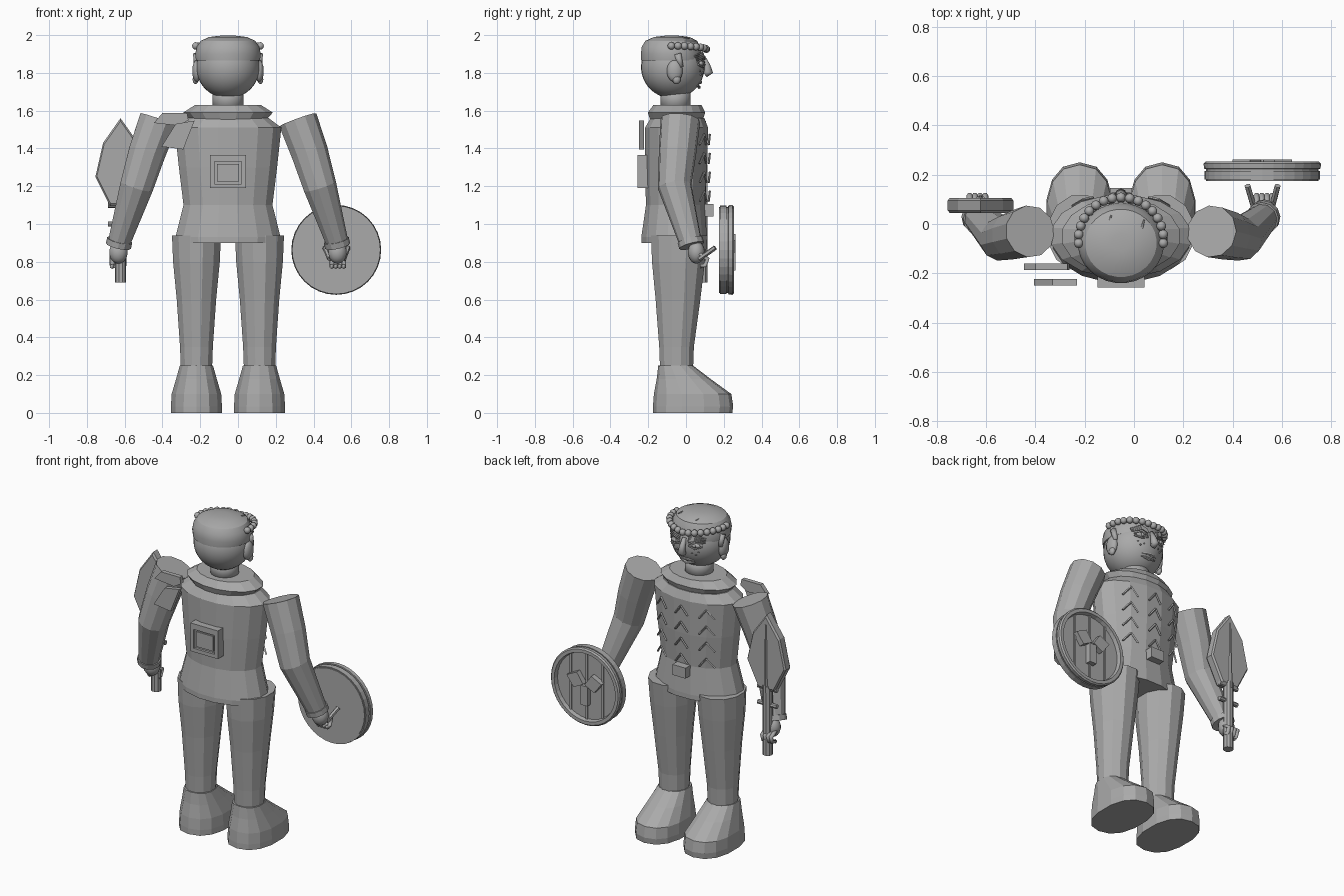
import bpy, bmesh, math, random
from math import sin, cos, pi
from mathutils import Vector, Matrix

CX, CY = -0.053, -0.055        # body centre line
random.seed(4)
grey = bpy.data.materials.new("plain grey")
grey.diffuse_color = (0.4, 0.4, 0.4, 1)


def finish(name, bm, smooth=False):
    bmesh.ops.recalc_face_normals(bm, faces=bm.faces[:])
    me = bpy.data.meshes.new(name)
    bm.to_mesh(me)
    bm.free()
    me.materials.append(grey)
    for p in me.polygons:
        p.use_smooth = smooth
    ob = bpy.data.objects.new(name, me)
    bpy.context.collection.objects.link(ob)
    return ob


def skin(name, rings, smooth=False):
    """Join rings of points into a capped shell."""
    bm = bmesh.new()
    vs = [[bm.verts.new(p) for p in r] for r in rings]
    n = len(vs[0])
    for a, b in zip(vs, vs[1:]):
        for i in range(n):
            j = (i + 1) % n
            bm.faces.new((a[i], a[j], b[j], b[i]))
    bm.faces.new(vs[0])
    bm.faces.new(vs[-1])
    return finish(name, bm, smooth)


def loft(name, x, levels, n, k=1.0, smooth=False):
    """Stack of ovals; each level is z, half width, back y, front y."""
    rings = []
    for z, w, y0, y1 in levels:
        ring = []
        for i in range(n):
            a = 2 * pi * (i + 0.5) / n
            c, s = cos(a), sin(a)
            ring.append((x + w * math.copysign(abs(c) ** k, c),
                         (y0 + y1) / 2 + (y1 - y0) / 2 * math.copysign(abs(s) ** k, s), z))
        rings.append(ring)
    return skin(name, rings, smooth)


def tube(name, pts, radii, n=10, smooth=False):
    pts = [Vector(p) for p in pts]
    rings = []
    for i, p in enumerate(pts):
        t = (pts[min(i + 1, len(pts) - 1)] - pts[max(i - 1, 0)]).normalized()
        u = t.cross(Vector((0, 1, 0)) if abs(t.y) < 0.9 else Vector((1, 0, 0))).normalized()
        v = t.cross(u)
        rings.append([p + radii[i] * (u * cos(2 * pi * j / n) + v * sin(2 * pi * j / n)) for j in range(n)])
    return skin(name, rings, smooth)


def ball(name, c, r, seg=14):
    bm = bmesh.new()
    bmesh.ops.create_uvsphere(bm, u_segments=seg, v_segments=max(6, seg * 2 // 3), radius=1)
    bmesh.ops.transform(bm, matrix=Matrix.Translation(c) @ Matrix.Diagonal((*r, 1)), verts=bm.verts)
    return finish(name, bm, True)


def slab(name, outline, y0, y1):
    """Upright plate with the given x,z outline."""
    return skin(name, [[(x, y, z) for x, z in outline] for y in (y0, y1)])


def box(name, x0, x1, y0, y1, z0, z1):
    return slab(name, [(x0, z0), (x1, z0), (x1, z1), (x0, z1)], y0, y1)


def disc(x, z, r, n=32):
    return [(x + r * cos(2 * pi * i / n), z + r * sin(2 * pi * i / n)) for i in range(n)]


def head_y(x, z, gap=0.0):
    """Front surface of the head."""
    q = 1 - ((x - CX) / 0.168) ** 2 - ((z - 1.83) / 0.165) ** 2
    return -0.07 + 0.168 * math.sqrt(max(q, 0)) + gap


# Torso, collar and neck
loft("torso", CX, [(0.9, 0.282, -0.24, 0.115), (0.93, 0.284, -0.24, 0.115), (1.1, 0.24, -0.215, 0.10),
                   (1.3, 0.265, -0.22, 0.115), (1.51, 0.288, -0.22, 0.12), (1.56, 0.22, -0.19, 0.10)], 16)
loft("collar", CX, [(1.545, 0.2, -0.19, 0.09), (1.59, 0.242, -0.205, 0.105), (1.63, 0.178, -0.175, 0.085)], 16)
loft("neck", CX, [(1.6, 0.082, -0.135, 0.025), (1.72, 0.082, -0.135, 0.025)], 20, smooth=True)

for s, side in ((-1, "left"), (1, "right")):
    def X(d):
        return CX + s * d
    lx = X(0.167)
    # Legs and shoes
    loft(side + "_leg", lx, [(0.22, 0.085, -0.14, 0.04), (0.35, 0.09, -0.145, 0.045), (0.6, 0.108, -0.165, 0.08),
                             (0.8, 0.128, -0.185, 0.105), (0.94, 0.134, -0.19, 0.12)], 12)
    loft(side + "_shoe", lx, [(0, 0.138, -0.175, 0.245), (0.035, 0.138, -0.175, 0.25), (0.1, 0.134, -0.17, 0.24),
                              (0.18, 0.11, -0.155, 0.13), (0.25, 0.09, -0.147, 0.038)], 14, 0.85)
    # Sleeve, cuff and hand
    tube(side + "_arm", [(X(0.368), -0.03, 1.55), (X(0.43), -0.045, 1.38), (X(0.485), -0.06, 1.2),
                         (X(0.578), 0.025, 0.9)], [0.106, 0.1, 0.09, 0.06], 11)
    tube(side + "_cuff", [(X(0.573), 0.022, 0.915), (X(0.58), 0.03, 0.885)], [0.068, 0.068], 12)
    ball(side + "_hand", (X(0.58), 0.055, 0.85), (0.05, 0.045, 0.06))
    for i in range(4):
        fx = X(0.55 + i * 0.021)
        tube(side + "_finger", [(fx, 0.07, 0.84), (fx, 0.115, 0.815), (fx, 0.10, 0.78), (fx, 0.075, 0.775)],
             [0.013] * 4, 6, True)
    # Ears
    ball(side + "_ear", (X(0.165), -0.06, 1.81), (0.025, 0.042, 0.058))
    ball(side + "_ear_lobe", (X(0.172), -0.05, 1.765), (0.016, 0.022, 0.025), 10)
    tube(side + "_sideburn", [(X(0.165), -0.045, 1.9), (X(0.168), -0.025, 1.83)], [0.02, 0.012], 8, True)
    # Eyes, brows, lashes and freckles
    ex = X(0.066)
    ball(side + "_eye", (ex, head_y(ex, 1.85, -0.004), 1.85), (0.034, 0.014, 0.015))
    ball(side + "_pupil", (ex, head_y(ex, 1.85, 0.008), 1.85), (0.011, 0.007, 0.011), 8)
    for dz in (0.02, -0.02):
        tube(side + "_eyelid", [(X(d), head_y(X(d), 1.85 + dz * f, 0.004), 1.85 + dz * f)
                                for d, f in ((0.03, 0.3), (0.066, 1), (0.105, 0.3))], [0.005] * 3, 5)
    for i in range(4):
        z = 1.872 + i * 0.008
        tube(side + "_brow", [(X(0.03), head_y(X(0.03), z, 0.008), z), (X(0.07), head_y(X(0.07), z, 0.018), z + 0.012),
                              (X(0.12), head_y(X(0.12), z, 0.018), z - 0.006)], [0.006, 0.006, 0.003], 5)
    for d, z in ((0.05, 1.80), (0.07, 1.79), (0.085, 1.81)):
        ball(side + "_freckle", (X(d), head_y(X(d), z), z), (0.005, 0.005, 0.005), 6)

# Head and hair cap
ball("head", (CX, -0.07, 1.83), (0.168, 0.168, 0.165), 32)
cap = [(1.865, 0.17, -0.238, 0.085), (1.90, 0.175, -0.24, 0.085), (1.94, 0.165, -0.235, 0.075),
       (1.97, 0.145, -0.215, 0.06), (1.99, 0.10, -0.17, 0.02), (1.997, 0.04, -0.11, -0.04)]
loft("hair_cap", CX, cap, 28, smooth=True)
bpy.context.view_layer.objects.active = bpy.data.objects["hair_cap"]
bpy.data.objects["hair_cap"].select_set(True)
bpy.ops.object.shade_smooth_by_angle()
for i in range(8):
    x, y = CX + random.uniform(-0.09, 0.1), random.uniform(-0.13, 0.01)
    tube("hair_strand", [(x, y, 1.985), (x + 0.01, y + 0.035, 1.982)], [0.006, 0.003], 5)

# Row of curls round the forehead
for i in range(17):
    a = pi * (i - 0.5) / 15
    ball("curl", (CX + 0.172 * cos(a), -0.06 + 0.168 * sin(a), 1.925 + 0.018 * abs(cos(a))), (0.02,) * 3, 10)

# Nose and mouth
tube("nose", [(CX, 0.09, 1.885), (CX, 0.11, 1.84), (CX, 0.12, 1.805), (CX, 0.10, 1.79)],
     [0.012, 0.018, 0.024, 0.016], 8, True)
for z, bend in ((1.745, 0.006), (1.732, -0.008)):
    tube("lip", [(CX + d, head_y(CX + d, z, 0.004), z + bend * (1 - abs(d) / 0.05)) for d in (-0.05, -0.025, 0, 0.025, 0.05)],
         [0.003, 0.008, 0.009, 0.008, 0.003], 6)

# Chevron stitches down the chest
for z in (1.45, 1.35, 1.25, 1.15):
    for d in (-0.155, 0, 0.155):
        y = -0.052 + 0.17 * math.sqrt(1 - (d / 0.28) ** 2)
        for s in (-1, 1):
            xe = d + s * 0.042
            ye = -0.052 + 0.17 * math.sqrt(1 - (xe / 0.28) ** 2)
            tube("chevron", [(CX + d, y + 0.008, z + 0.025), (CX + xe, ye + 0.004, z - 0.03)], [0.006] * 2, 4)
box("buckle", CX - 0.045, CX + 0.045, 0.09, 0.145, 1.04, 1.105)

# Framed badge on the back
box("badge_plate", CX - 0.095, CX + 0.095, -0.243, -0.2, 1.19, 1.365)
for x0, x1, z0, z1 in ((-0.095, -0.072, 1.19, 1.365), (0.072, 0.095, 1.19, 1.365),
                       (-0.072, 0.072, 1.19, 1.213), (-0.072, 0.072, 1.33, 1.365)):
    box("badge_frame", CX + x0, CX + x1, -0.258, -0.24, z0, z1)
box("badge_panel", CX - 0.058, CX + 0.058, -0.252, -0.24, 1.225, 1.318)

# Overlapping plates behind the shoulder
slab("upper_shoulder_plate", [(-0.445, 1.535), (-0.40, 1.588), (-0.27, 1.588), (-0.262, 1.55), (-0.31, 1.52)], -0.187, -0.16)
slab("lower_shoulder_plate", [(-0.405, 1.41), (-0.33, 1.53), (-0.23, 1.547), (-0.29, 1.395)], -0.25, -0.222)

# Leaf blade with spine, guard and grip
BX, BY = -0.622, 0.075
half = [(0, 1.56), (0.092, 1.43), (0.133, 1.25), (0.055, 1.095)]
leaf = [(BX + d, z) for d, z in half] + [(BX - d, z) for d, z in half[:0:-1]]
skin("blade", [[(BX + (x - BX) * f, BY + dy, 1.3 + (z - 1.3) * f) for x, z in leaf]
               for dy, f in ((-0.03, 0.94), (-0.02, 1), (0.02, 1), (0.03, 0.94))])
tube("blade_spine", [(BX, BY + 0.03, 1.08), (BX, BY + 0.03, 1.5)], [0.012, 0.006], 6)
tube("grip", [(BX, BY + 0.01, 0.69), (BX, BY + 0.01, 1.12)], [0.03, 0.03], 10)
for z in (1.0, 1.1):
    tube("guard", [(BX - 0.065, BY + 0.01, z), (BX + 0.065, BY + 0.01, z)], [0.014] * 2, 8)

# Round shield with raised rim, planks and emblem
SX, SZ = 0.52, 0.863
slab("shield_board", disc(SX, SZ, 0.228), 0.175, 0.228)
slab("shield_edge", disc(SX, SZ, 0.234), 0.18, 0.215)
rim = [[(SX + r * cos(2 * pi * i / 32), y, SZ + r * sin(2 * pi * i / 32)) for i in range(32)]
       for r, y in ((0.205, 0.222), (0.236, 0.224), (0.238, 0.245), (0.23, 0.253), (0.21, 0.253), (0.204, 0.229))]
skin("shield_rim", rim)
for d in (-0.11, 0, 0.11):
    h = math.sqrt(0.205 ** 2 - d * d)
    box("plank_seam", SX + d - 0.006, SX + d + 0.006, 0.22, 0.236, SZ - h, SZ + h)
for s in (-1, 1):
    slab("emblem_leaf", [(SX + s * d, SZ + z) for d, z in ((0.005, 0.02), (0.05, 0.085), (0.12, 0.05), (0.07, -0.015))], 0.225, 0.262)
box("emblem_stem", SX - 0.024, SX + 0.024, 0.225, 0.262, SZ - 0.11, SZ + 0.01)

# Shield grip straps
for x0, x1 in ((0.485, 0.46), (0.56, 0.582)):
    tube("shield_strap", [(x0, 0.07, 0.815), (x1, 0.155, 0.875)], [0.013] * 2, 6)
